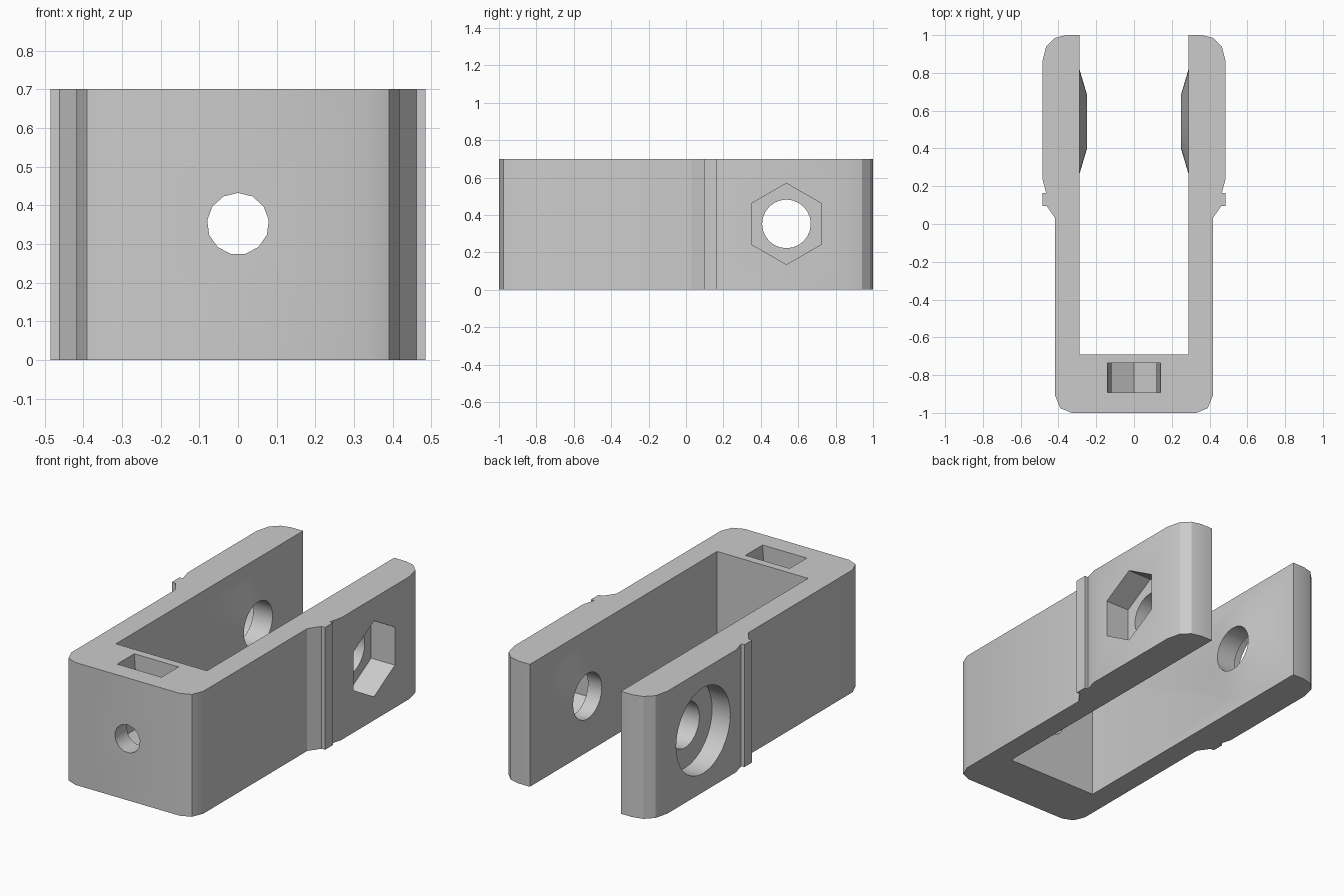
import bpy, bmesh, math
from mathutils import Matrix, Vector

if "Cube" in bpy.data.objects:
    bpy.data.objects.remove(bpy.data.objects["Cube"], do_unlink=True)

HEIGHT = 0.7
HOLE_Z = 0.352
BOLT_Y = 0.537

grey = bpy.data.materials.new("plain grey")
grey.use_nodes = True
COLOUR = (0.6, 0.6, 0.6, 1)
grey.diffuse_color = COLOUR
grey.node_tree.nodes["Principled BSDF"].inputs["Base Color"].default_value = COLOUR


def add_object(name, bm):
    bmesh.ops.recalc_face_normals(bm, faces=bm.faces)
    mesh = bpy.data.meshes.new(name)
    bm.to_mesh(mesh)
    bm.free()
    mesh.materials.append(grey)
    obj = bpy.data.objects.new(name, mesh)
    bpy.context.collection.objects.link(obj)
    return obj


def prism(name, points, direction):
    """Extrude a closed outline of 3D points along a direction."""
    bm = bmesh.new()
    face = bm.faces.new([bm.verts.new(p) for p in points])
    moved = bmesh.ops.extrude_face_region(bm, geom=[face])["geom"]
    verts = [v for v in moved if isinstance(v, bmesh.types.BMVert)]
    bmesh.ops.translate(bm, vec=Vector(direction), verts=verts)
    return add_object(name, bm)


def cone(name, start, end, r1, r2, sides, turn=0.0):
    """Cone or cylinder between two points."""
    start, end = Vector(start), Vector(end)
    axis = end - start
    matrix = (Matrix.Translation((start + end) / 2)
              @ axis.to_track_quat('Z', 'Y').to_matrix().to_4x4()
              @ Matrix.Rotation(turn, 4, 'Z'))
    bm = bmesh.new()
    bmesh.ops.create_cone(bm, cap_ends=True, segments=sides, radius1=r1,
                          radius2=r2, depth=axis.length, matrix=matrix)
    return add_object(name, bm)


def combine(target, tool, operation):
    mod = target.modifiers.new(operation, 'BOOLEAN')
    mod.operation = operation
    mod.solver = 'EXACT'
    mod.object = tool
    bpy.context.view_layer.objects.active = target
    bpy.ops.object.modifier_apply(modifier=mod.name)
    bpy.data.objects.remove(tool, do_unlink=True)


# U-shaped body: half outline mirrored across x
half = [(0.33, -1), (0.39, -0.975), (0.417, -0.91), (0.417, 0.03),
        (0.462, 0.095), (0.485, 0.095), (0.485, 0.165), (0.465, 0.165),
        (0.485, 0.24), (0.485, 0.86), (0.465, 0.94), (0.42, 0.985),
        (0.36, 1), (0.288, 1), (0.288, -0.692)]
outline = half + [(-x, y) for x, y in reversed(half)]
body = prism("clevis_body", [(x, y, 0) for x, y in outline], (0, 0, HEIGHT))

# Conical bosses inside both arms
for side in (-1, 1):
    combine(body, cone("boss", (side * 0.308, BOLT_Y + 0.005, HOLE_Z),
                       (side * 0.248, BOLT_Y + 0.005, HOLE_Z),
                       0.342, 0.14, 32), 'UNION')

# Cross bolt hole, hexagonal nut recess and round head recess
combine(body, cone("bolt_hole", (-0.6, BOLT_Y, HOLE_Z), (0.6, BOLT_Y, HOLE_Z),
                   0.13, 0.13, 24), 'DIFFERENCE')
nut = [(0.335, BOLT_Y + 0.217 * math.sin(math.radians(60 * i)),
        HOLE_Z + 0.217 * math.cos(math.radians(60 * i))) for i in range(6)]
combine(body, prism("nut_recess", nut, (0.3, 0, 0)), 'DIFFERENCE')
combine(body, cone("head_recess", (-0.37, BOLT_Y, HOLE_Z), (-0.6, BOLT_Y, HOLE_Z),
                   0.245, 0.245, 32), 'DIFFERENCE')

# Front hole and captive nut slot with a pointed floor, open at the top
combine(body, cone("front_hole", (0, -1.1, HOLE_Z), (0, -0.6, HOLE_Z),
                   0.08, 0.08, 13), 'DIFFERENCE')
slot = [(0, 0.21), (0.12, 0.28), (0.12, 0.42), (0.14, HEIGHT), (0.14, HEIGHT + 0.1),
        (-0.14, HEIGHT + 0.1), (-0.14, HEIGHT), (-0.12, 0.42), (-0.12, 0.28)]
combine(body, prism("nut_slot", [(x, -0.892, z) for x, z in slot], (0, 0.155, 0)),
        'DIFFERENCE')

# Smooth shading with sharp edges kept
bpy.ops.object.select_all(action='DESELECT')
body.select_set(True)
bpy.context.view_layer.objects.active = body
bpy.ops.object.shade_smooth_by_angle(angle=math.radians(30))
